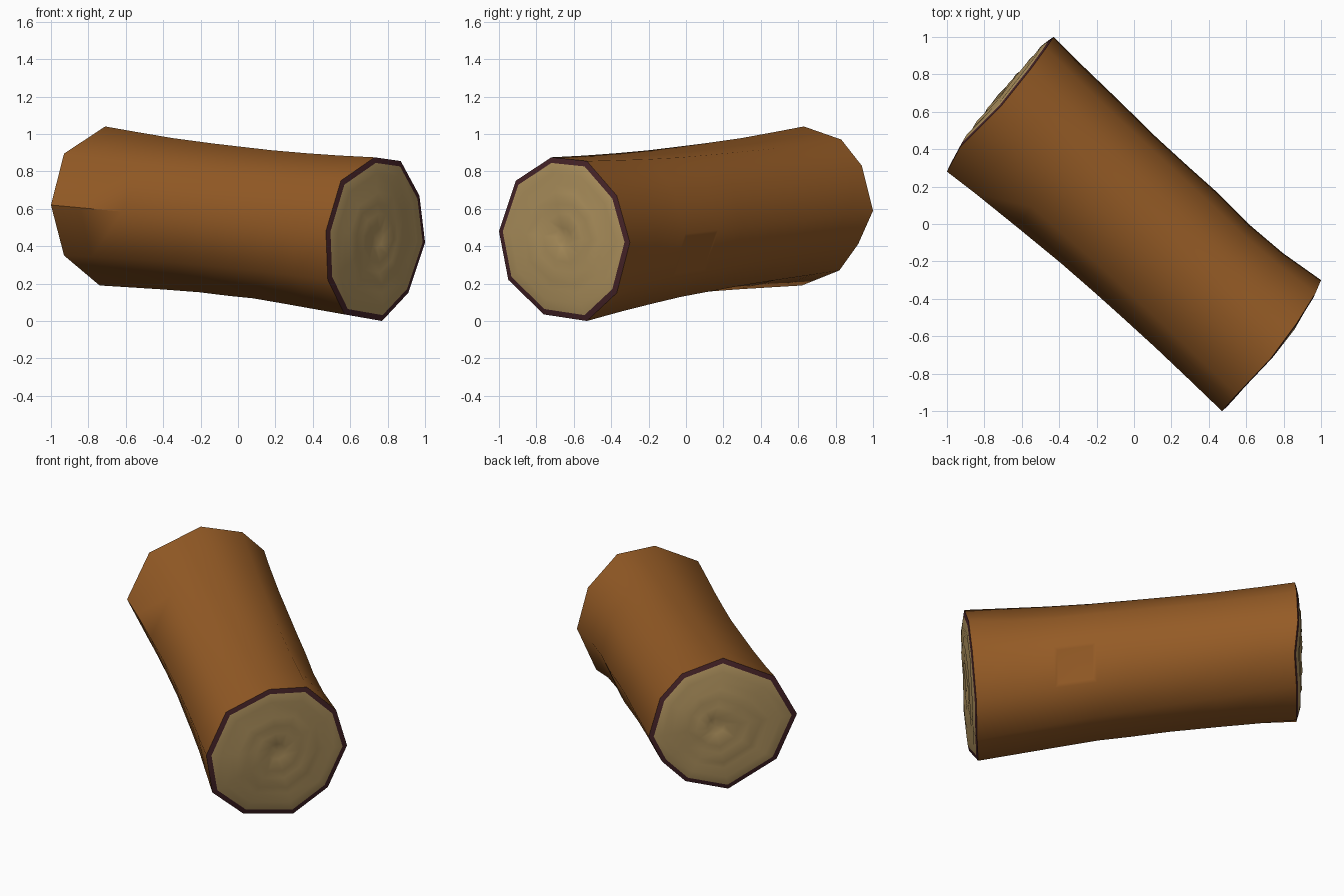
import bpy, bmesh, math, random
from mathutils import Vector

if "Cube" in bpy.data.objects:
    bpy.data.objects.remove(bpy.data.objects["Cube"])

random.seed(4)

def material(name, rgb):
    m = bpy.data.materials.new(name)
    m.diffuse_color = (*rgb, 1)
    m.use_nodes = True
    m.node_tree.nodes["Principled BSDF"].inputs["Base Color"].default_value = m.diffuse_color
    return m

BARK, RIM, WOOD = 0, 1, 2
mats = [material("brown bark", (0.30, 0.105, 0.019)),
        material("dark bark edge", (0.065, 0.018, 0.022)),
        material("pale cut wood", (0.46, 0.31, 0.12))]

# Ten-sided outlines of the back-left and front-right ends
back = [(-1, .28, .62), (-.93, .41, .895), (-.71, .63, 1.04), (-.55, .83, .97),
        (-.47, .94, .83), (-.43, 1, .59), (-.47, .92, .41), (-.57, .82, .27),
        (-.74, .62, .19), (-.93, .39, .35)]
front = [(.47, -1, .48), (.55, -.91, .75), (.73, -.72, .875), (.87, -.53, .855),
         (.97, -.37, .67), (1, -.30, .42), (.91, -.37, .15), (.77, -.53, 0),
         (.57, -.76, .035), (.48, -.95, .22)]
back, front = [[Vector(p) for p in ring] for ring in (back, front)]
N = len(back)
center = lambda pts: sum(pts, Vector()) / N

bm = bmesh.new()

def bridge(a, b, mat):
    for i in range(N):
        j = (i + 1) % N
        f = bm.faces.new((a[i], a[j], b[j], b[i]))
        f.material_index = mat
        f.smooth = True

# Bark: loft between the ends with a slight waist and a flare at the front
rings = []
for t in (0, .1, .25, .4, .52, .62, .75, .87, 1):
    pts = [a.lerp(b, t) for a, b in zip(back, front)]
    c = center(pts)
    ring = []
    for i, p in enumerate(pts):
        s = 1 - .065 * math.sin(math.pi * t)
        if i in (4, 5, 6) and .7 < t < .95:
            s -= .04
        if 0 < t < 1:
            s += random.uniform(-.006, .006)
        ring.append(bm.verts.new(c + (p - c) * s))
    rings.append(ring)
for a, b in zip(rings, rings[1:]):
    bridge(a, b, BARK)

# Small dent in the right flank
target = Vector((.5, .1, .43))
face = min(bm.faces, key=lambda f: (f.calc_center_median() - target).length)
face.normal_update()
inward = (center(front).lerp(center(back), .45) - target).normalized()
hit = bmesh.ops.inset_individual(bm, faces=[face], thickness=.03)
poked = bmesh.ops.poke(bm, faces=[face])
for v in poked["verts"]:
    v.co += inward * .025

# Cut ends: dark bark edge, then shallow growth-ring relief
def cut_end(edge, outward, bulge):
    c = center([v.co for v in edge])
    start = [v.co.copy() for v in edge]
    prev = edge
    for k, (s, lift) in enumerate([(.93, .006), (.80, .012), (.66, .004), (.56, .014),
                                   (.42, .004), (.30, .012), (.12, .0)]):
        ring = []
        for p in start:
            h = lift + bulge * (1 - s * s) + (random.uniform(-.004, .004) if k else 0)
            ring.append(bm.verts.new(c + (p - c) * s + outward * h))
        bridge(prev, ring, WOOD if k else RIM)
        prev = ring
    tip = bm.verts.new(c + outward * (bulge - .012))
    for i in range(N):
        f = bm.faces.new((prev[i], prev[(i + 1) % N], tip))
        f.material_index = WOOD
        f.smooth = True

axis = Vector((.79, -.61, 0))
cut_end(rings[0], -axis, .025)
cut_end(rings[-1], axis, .012)

bmesh.ops.recalc_face_normals(bm, faces=bm.faces)
mesh = bpy.data.meshes.new("log")
bm.to_mesh(mesh)
bm.free()
log = bpy.data.objects.new("log", mesh)
for m in mats:
    mesh.materials.append(m)
bpy.context.collection.objects.link(log)
bpy.context.view_layer.objects.active = log
log.select_set(True)
bpy.ops.object.shade_smooth_by_angle(angle=math.radians(50))
